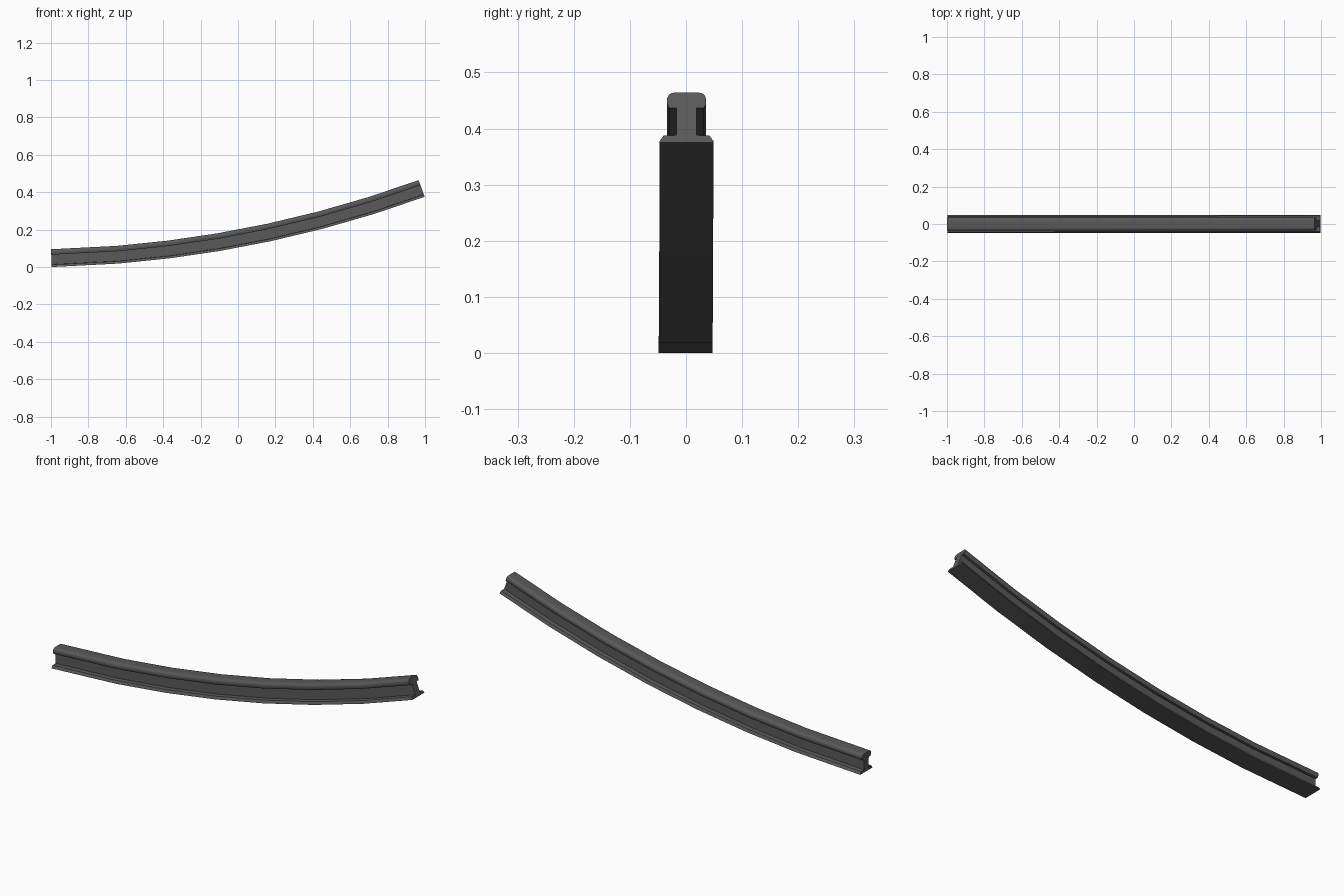
import bpy
import bmesh
import math
from mathutils import Vector

cube = bpy.data.objects.get("Cube")
if cube:
    bpy.data.objects.remove(cube, do_unlink=True)

# Dark steel
steel = bpy.data.materials.new("dark_steel")
steel.use_nodes = True
color = (0.1, 0.1, 0.1, 1)
steel.diffuse_color = color
bsdf = next(n for n in steel.node_tree.nodes if n.type == "BSDF_PRINCIPLED")
bsdf.inputs["Base Color"].default_value = color
bsdf.inputs["Roughness"].default_value = 0.8

# Half of the rail section as (side, height): foot, web, rounded head
half = [(0.048, 0), (0.048, 0.003), (0.041, 0.013), (0.018, 0.014),
        (0.018, 0.066), (0.031, 0.066), (0.035, 0.074), (0.035, 0.083),
        (0.032, 0.090), (0.027, 0.094), (0.019, 0.095)]
section = half + [(-y, z) for y, z in reversed(half)]

# Arc rising towards +x, as stations along its angle
START, END = math.radians(1.3), math.radians(20)
RADIUS = 1.995 / (math.sin(END) - math.sin(START))
stations = [0, 0.175, 0.31, 0.445, 0.58, 0.72, 0.86, 1]

bm = bmesh.new()
rings = []
for t in stations:
    a = START + (END - START) * t
    base = Vector((-0.997 + RADIUS * (math.sin(a) - math.sin(START)),
                   0.002 * (t - 0.5),
                   RADIUS * (math.cos(START) - math.cos(a))))
    up = Vector((-math.sin(a), 0, math.cos(a)))
    rings.append([bm.verts.new(base + up * z + Vector((0, y, 0)))
                  for y, z in section])

# Skin between the rings, with closed ends
count = len(section)
for a, b in zip(rings, rings[1:]):
    for i in range(count):
        j = (i + 1) % count
        bm.faces.new((a[i], a[j], b[j], b[i]))
bm.faces.new(rings[0])
bm.faces.new(rings[-1])
bmesh.ops.recalc_face_normals(bm, faces=bm.faces)

mesh = bpy.data.meshes.new("curved_rail")
bm.to_mesh(mesh)
bm.free()
mesh.materials.append(steel)
rail = bpy.data.objects.new("curved_rail", mesh)
bpy.context.collection.objects.link(rail)

bpy.context.view_layer.objects.active = rail
rail.select_set(True)
bpy.ops.object.shade_smooth_by_angle(angle=math.radians(35))
